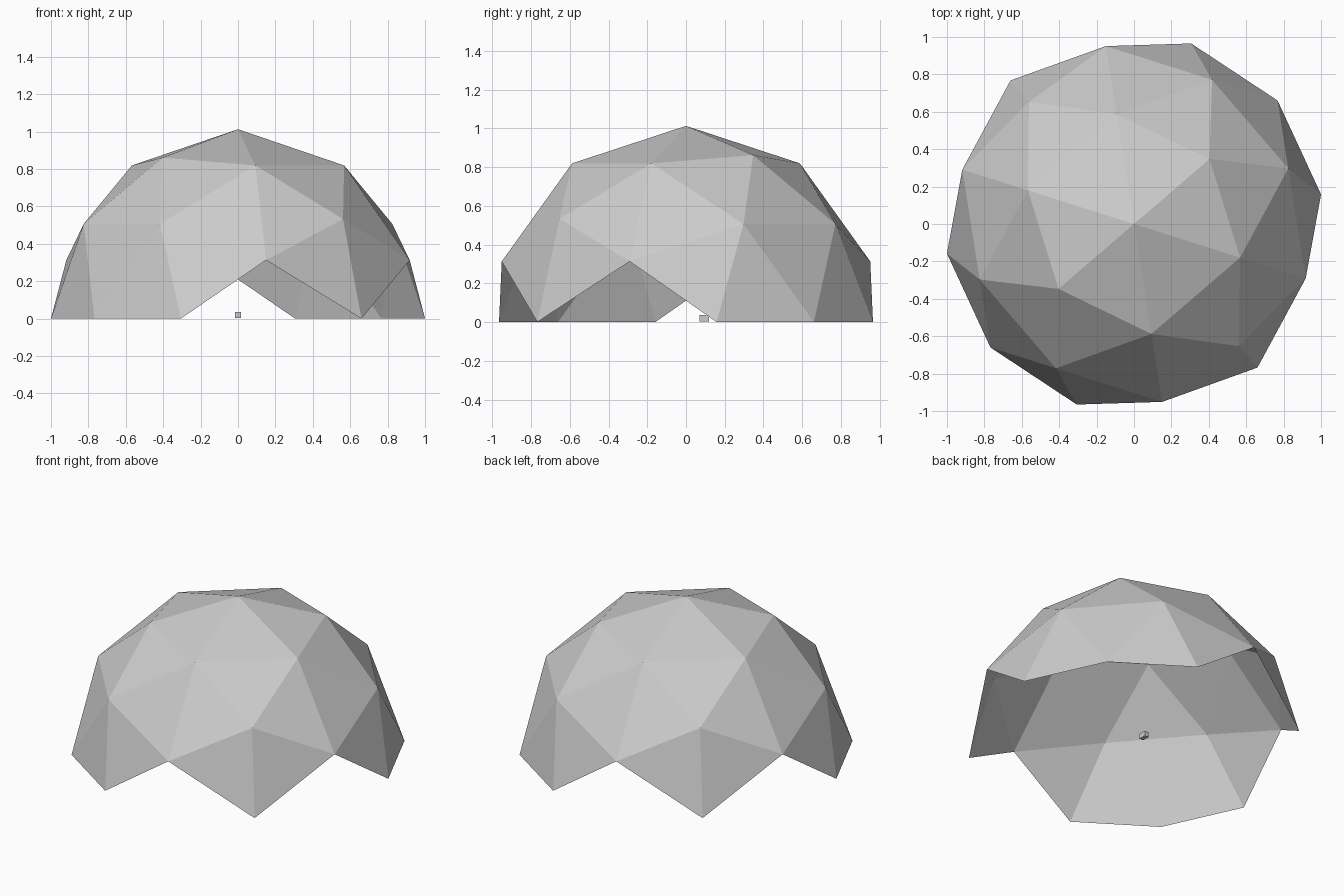
import bpy, bmesh, math
from mathutils import Matrix

RADIUS = 1.0125
TURN = math.radians(40.7)

if "Cube" in bpy.data.objects:
    bpy.data.objects.remove(bpy.data.objects["Cube"], do_unlink=True)


def make_material(name, colour):
    mat = bpy.data.materials.new(name)
    mat.use_nodes = True
    mat.diffuse_color = colour
    mat.node_tree.nodes["Principled BSDF"].inputs["Base Color"].default_value = colour
    return mat


def add_object(name, bm, mat):
    bmesh.ops.recalc_face_normals(bm, faces=bm.faces[:])
    mesh = bpy.data.meshes.new(name)
    bm.to_mesh(mesh)
    bm.free()
    mesh.materials.append(mat)
    obj = bpy.data.objects.new(name, mesh)
    bpy.context.collection.objects.link(obj)
    return obj


grey = make_material("light grey", (0.6, 0.6, 0.6, 1))

# Geodesic dome: an icosphere tipped so a six-way joint is at the top
bm = bmesh.new()
bmesh.ops.create_icosphere(bm, subdivisions=2, radius=1)
top = next(v for v in bm.verts if len(v.link_edges) == 6)
side = next(e.other_vert(top) for e in top.link_edges
            if len(e.other_vert(top).link_edges) == 5)
z_axis = top.co.normalized()
x_axis = (side.co - z_axis * side.co.dot(z_axis)).normalized()
upright = Matrix((x_axis, z_axis.cross(x_axis), z_axis))
turn = Matrix.Rotation(TURN, 3, "Z")
for v in bm.verts:
    v.co = turn @ upright @ v.co.normalized() * RADIUS

# Removing the lower joints leaves the four triangular doorways
bmesh.ops.delete(bm, geom=[v for v in bm.verts if v.co.z < -0.05], context="VERTS")
for v in bm.verts:
    v.co.z = max(v.co.z, 0)
add_object("dome_shell", bm, grey)

# Small block on the floor inside
bm = bmesh.new()
bmesh.ops.create_cube(bm, size=1)
bmesh.ops.scale(bm, vec=(0.03, 0.05, 0.033), verts=bm.verts[:])
bmesh.ops.translate(bm, vec=(0, 0.095, 0.02), verts=bm.verts[:])
add_object("floor_block", bm, grey)
